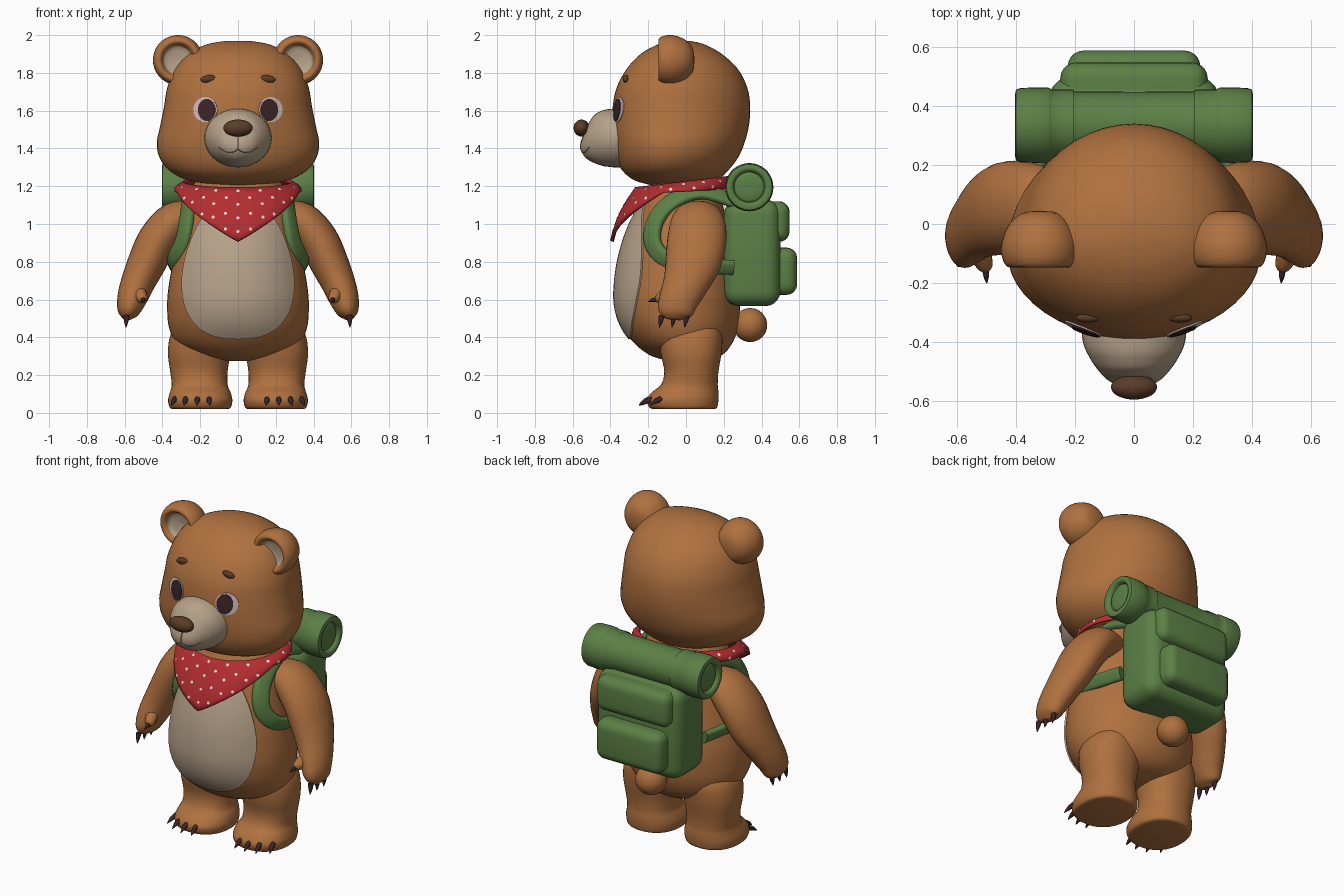
import bpy, bmesh, math
from mathutils import Vector, Matrix
from mathutils.bvhtree import BVHTree

if "Cube" in bpy.data.objects:
    bpy.data.objects.remove(bpy.data.objects["Cube"])

def material(name, rgb):
    m = bpy.data.materials.new(name)
    m.diffuse_color = (*rgb, 1)
    m.use_nodes = True
    m.node_tree.nodes["Principled BSDF"].inputs["Base Color"].default_value = m.diffuse_color
    return m

FUR = material("brown fur", (.43, .165, .05))
CREAM = material("cream fur", (.47, .36, .25))
NOSE = material("nose brown", (.105, .044, .02))
DARK = material("dark claw", (.042, .018, .02))
EYE = material("eye white", (.62, .48, .47))
MOUTH = material("mouth taupe", (.22, .15, .10))
RED = material("red cloth", (.45, .026, .03))
WHITE = material("white dots", (.8, .72, .68))
GREEN = material("green canvas", (.105, .215, .06))

def finish(bm, name, mats, mirror=False, rule=None, angle=50, recalc=True):
    if recalc:
        bmesh.ops.recalc_face_normals(bm, faces=bm.faces)
    mats = mats if isinstance(mats, list) else [mats]
    if rule:
        for f in bm.faces:
            f.material_index = rule(f.calc_center_median())
    me = bpy.data.meshes.new(name)
    bm.to_mesh(me)
    bm.free()
    for m in mats:
        me.materials.append(m)
    me.shade_smooth()
    me.set_sharp_from_angle(angle=math.radians(angle))
    ob = bpy.data.objects.new(name, me)
    bpy.context.collection.objects.link(ob)
    if mirror:
        ob.modifiers.new("Mirror", 'MIRROR')
    return ob

def smooth(rows, n=4):
    """Catmull-Rom interpolation of a list of number rows."""
    out = []
    for i in range(len(rows) - 1):
        a, b, c, d = (rows[min(max(k, 0), len(rows) - 1)] for k in range(i - 1, i + 3))
        for s in range(n):
            t = s / n
            out.append([.5 * (2*q + (r - p)*t + (2*p - 5*q + 4*r - w)*t*t + (3*q - p - 3*r + w)*t**3)
                        for p, q, r, w in zip(a, b, c, d)])
    return out + [list(rows[-1])]

def skin(bm, rings):
    """Bridge rings of points and cap both ends."""
    vs = [[bm.verts.new(p) for p in r] for r in rings]
    n = len(vs[0])
    for a, b in zip(vs, vs[1:]):
        for i in range(n):
            bm.faces.new((a[i], a[(i+1) % n], b[(i+1) % n], b[i]))
    bm.faces.new(vs[0])
    bm.faces.new(vs[-1])

def loft(name, rows, mat, mid=.5, power=2, seg=48, mirror=False):
    """Stack of rounded sections: z, half width, front y, back y, centre x."""
    rings = []
    for z, hw, yf, yb, cx in smooth(rows):
        yc, ring = yf + mid * (yb - yf), []
        for i in range(seg):
            a = 2 * math.pi * i / seg
            c, s = (math.copysign(abs(v) ** (2 / power), v) for v in (math.cos(a), math.sin(a)))
            ring.append((cx + hw * c, yc + s * (yb - yc if s > 0 else yc - yf), z))
        rings.append(ring)
    bm = bmesh.new()
    skin(bm, rings)
    return finish(bm, name, mat, mirror)

def tube(bm, rows, up, seg=20, n=4, power=2):
    """Swept oval: x, y, z, side radius, up radius. up is a vector or a function of the point."""
    rows = smooth(rows, n)
    pts, rings = [Vector(r[:3]) for r in rows], []
    for i, p in enumerate(pts):
        t = (pts[min(i+1, len(pts)-1)] - pts[max(i-1, 0)]).normalized()
        u = Vector(up(p) if callable(up) else up)
        u = (u - t * u.dot(t)).normalized()
        s = t.cross(u)
        ring = []
        for k in range(seg):
            a = 2 * math.pi * k / seg
            ca, sa = (math.copysign(abs(v) ** (2 / power), v) for v in (math.cos(a), math.sin(a)))
            ring.append(p + s * ca * rows[i][3] + u * sa * rows[i][4])
        rings.append(ring)
    skin(bm, rings)

def sweep(name, rows, mat, up, mirror=False, **kw):
    bm = bmesh.new()
    tube(bm, rows, up, **kw)
    return finish(bm, name, mat, mirror)

def lathe(name, profile, mats, centre, axis, mirror=False, rule=None, seg=36, n=3):
    """Turned shape: rows of radius and position along the axis."""
    rings, c = [], Vector(centre)
    for r, h in smooth(profile, n):
        r = max(r, .001)
        ang = [2 * math.pi * i / seg for i in range(seg)]
        rings.append([c + Vector((r*math.cos(a), h, r*math.sin(a)) if axis == 'Y' else
                                 (h, r*math.cos(a), r*math.sin(a))) for a in ang])
    bm = bmesh.new()
    skin(bm, rings)
    return finish(bm, name, mats, mirror, rule)

def ball(name, loc, size, mat, mirror=False, tilt=0):
    bm = bmesh.new()
    bmesh.ops.create_uvsphere(bm, u_segments=32, v_segments=16, radius=1,
        matrix=Matrix.Translation(loc) @ Matrix.Rotation(tilt, 4, 'Y') @ Matrix.Diagonal((*size, 1)))
    return finish(bm, name, mat, mirror)

def box(name, lo, hi, bevel):
    lo, hi = Vector(lo), Vector(hi)
    bm = bmesh.new()
    bmesh.ops.create_cube(bm, size=1, matrix=Matrix.Translation((lo+hi)/2) @ Matrix.Diagonal((*(hi-lo), 1)))
    bmesh.ops.bevel(bm, geom=bm.edges[:], offset=bevel, segments=5, profile=.5, affect='EDGES')
    return finish(bm, name, GREEN)

def tree(ob):
    return BVHTree.FromPolygons([v.co for v in ob.data.vertices], [p.vertices for p in ob.data.polygons])

def front_hit(bvh, x, z, off=0):
    p, n = bvh.ray_cast(Vector((x, -2, z)), Vector((0, 1, 0)))[:2]
    return p + n * off * (1 if n.y < 0 else -1)

def patch(name, bvh, outline, centre, mat, off, mirror=False, rings=12, seg=48):
    """Thin marking laid onto a surface from the front, with a closed rim."""
    bm, loops, cx, cz = bmesh.new(), [], centre[0], centre[1]
    for k in [(i + .02) / (rings + .02) for i in range(rings + 1)] + [1.01]:
        o = -.004 if k > 1 else off
        loops.append([front_hit(bvh, cx + k*x, cz + k*z, o) for x, z in
                      (outline(2 * math.pi * i / seg) for i in range(seg))])
    skin(bm, loops)
    return finish(bm, name, mat, mirror)

def oval(w, h):
    return lambda a: (w * math.cos(a), h * math.sin(a))

# Torso, with raised belly patch
body = loft("body", [(.275, .06, -.08, .08, 0), (.30, .20, -.18, .18, 0), (.36, .32, -.265, .24, 0),
    (.45, .365, -.335, .275, 0), (.55, .375, -.37, .285, 0), (.65, .37, -.376, .28, 0),
    (.8, .345, -.358, .25, 0), (.95, .315, -.315, .22, 0), (1.08, .29, -.255, .2, 0),
    (1.18, .25, -.2, .18, 0), (1.27, .2, -.16, .15, 0)], FUR)
patch("belly_patch", tree(body), lambda a: (math.copysign(abs(math.cos(a)) ** .8, math.cos(a))
      * .285 * (1 - .22 * math.sin(a)), .375 * math.sin(a)), (0, .77), CREAM, .009)
ball("tail", (0, .34, .465), (.09, .09, .09), FUR)

# Head
head = loft("head", [(1.205, .10, -.18, .08, 0), (1.23, .26, -.27, .16, 0), (1.28, .36, -.335, .22, 0),
    (1.35, .415, -.37, .275, 0), (1.43, .43, -.385, .31, 0), (1.52, .412, -.392, .333, 0),
    (1.62, .392, -.388, .34, 0), (1.72, .375, -.368, .325, 0), (1.82, .335, -.315, .275, 0),
    (1.90, .265, -.24, .19, 0), (1.95, .17, -.15, .1, 0), (1.97, .06, -.07, .02, 0)], FUR, mid=.42)
head_tree = tree(head)

# Ears with cream hollows
lathe("ear", [(0, .045), (.06, .037), (.105, .0), (.13, -.06), (.13, -.11), (.115, -.142), (.095, -.145),
    (.08, -.125), (.068, -.105), (0, -.095)], [FUR, CREAM], (.318, 0, 1.868), 'Y', True,
    lambda c: int(c.y < -.07 and math.hypot(c.x - .318, c.z - 1.868) < .08))

# Muzzle, nose and mouth
muzzle = sweep("muzzle", [(0, -.29, 1.455, .18, .155), (0, -.39, 1.455, .175, .155), (0, -.445, 1.45, .155, .145),
    (0, -.495, 1.447, .122, .12), (0, -.53, 1.45, .085, .085), (0, -.547, 1.455, .03, .03)],
    CREAM, (0, 0, 1), seg=36)
ball("nose", (0, -.553, 1.508), (.078, .042, .045), NOSE)
muzzle_tree = tree(muzzle)
bm = bmesh.new()
for line in ([(0, 1.47), (0, 1.43), (0, 1.395)],
             [(0, 1.395), (.03, 1.38), (.065, 1.382), (.10, 1.405)],
             [(0, 1.395), (-.03, 1.38), (-.065, 1.382), (-.10, 1.405)]):
    tube(bm, [(*front_hit(muzzle_tree, x, z), .003, .003) for x, z in line], (0, 1, .1), seg=8)
finish(bm, "mouth_line", MOUTH)

# Eyes and brows
patch("eye_white", head_tree, oval(.062, .066), (.172, 1.605), EYE, .005, True, 6)
patch("eye_iris", head_tree, oval(.045, .058), (.163, 1.603), DARK, .009, True, 6)
ball("eyebrow", front_hit(head_tree, .157, 1.768), (.041, .016, .02), NOSE, True, math.radians(8))

# Legs with flat-soled feet and claws
leg = loft("leg", [(.02, .145, -.17, .15, .2), (.03, .163, -.195, .165, .2), (.07, .17, -.207, .172, .2),
    (.11, .16, -.18, .172, .2), (.15, .148, -.132, .168, .203), (.22, .152, -.115, .172, .207),
    (.32, .165, -.135, .188, .206), (.42, .155, -.14, .19, .2), (.5, .1, -.1, .15, .2)],
    FUR, power=2.25, mirror=True)
leg_tree = tree(leg)

def claw(bm, base, way, r=.016):
    b, w = Vector(base), Vector(way)
    tube(bm, [(*b, r, r), (*(b + w * .55 + Vector((0, 0, .004))), r * .75, r * .75), (*(b + w), .002, .002)],
         (.3, .5, .8), seg=10)

bm = bmesh.new()
for x in (.155, .215, .275, .332):
    claw(bm, front_hit(leg_tree, x, .075) + Vector((0, .015, 0)), ((x - .2) * .15, -.06, -.035))
finish(bm, "foot_claws", DARK, True)

# Arms, thumbs and hand claws
sweep("arm", [(.22, .06, 1.05, .07, .10), (.33, .063, 1.02, .10, .14), (.42, .058, .92, .107, .156),
    (.48, .038, .8, .102, .148), (.53, 0, .69, .09, .122), (.563, -.038, .6, .078, .105),
    (.583, -.06, .53, .055, .09), (.59, -.065, .495, .018, .04)], FUR, (0, 1, 0), True, seg=28)
sweep("thumb", [(.54, -.06, .66, .04, .04), (.517, -.11, .625, .035, .035), (.505, -.145, .602, .026, .026),
    (.502, -.16, .592, .008, .008)], FUR, (1, 0, 0), True, seg=14)
bm = bmesh.new()
for y in (-.128, -.062, .005):
    claw(bm, (.59, y, .515), (.003, -.012, -.062))
claw(bm, (.503, -.15, .60), (-.004, -.05, -.012), .013)
finish(bm, "hand_claws", DARK, True)

# Neckerchief: band round the neck with a pointed front
def cloth(a, v):
    s, c = math.sin(a), math.cos(a)
    tri = max(0, 1 - abs(a) / 1.3)
    top = Vector((.29 * s, -.02 - .25 * c, 1.225 - .03 * c))
    low = Vector((.335 * s, -.02 - (.38 if c > 0 else .26) * c, 1.155 - .245 * tri + .015 * (1 - c)))
    return top.lerp(low, v) + Vector((s, -c, 0)) * .018 * math.sin(math.pi * v)

bm, N, M = bmesh.new(), 72, 8
grid = [[bm.verts.new(cloth(2 * math.pi * (i - N / 2) / N, j / M)) for j in range(M + 1)] for i in range(N)]
for i in range(N):
    a, b = grid[i], grid[(i + 1) % N]
    for j in range(M):
        bm.faces.new((a[j], a[j+1], b[j+1], b[j]))
scarf = finish(bm, "neckerchief", RED, recalc=False)
solid = scarf.modifiers.new("Thickness", 'SOLIDIFY')
solid.thickness, solid.offset = .018, -1

bm = bmesh.new()
for i in range(-15, 16):
    a = i * .2
    n = max(1, int((cloth(a, 1) - cloth(a, 0)).length / .075))
    for j in range(n):
        v = (j + .3 + .4 * (i % 2)) / n
        p = cloth(a, v)
        nor = (cloth(a, v + .01) - p).cross(cloth(a + .01, v) - p).normalized()
        turn = nor.to_track_quat('Z', 'Y').to_matrix().to_4x4()
        bmesh.ops.create_circle(bm, cap_ends=True, radius=.009, segments=8,
                                matrix=Matrix.Translation(p + nor * .003) @ turn)
finish(bm, "neckerchief_dots", WHITE, recalc=False)

# Backpack: main bag, flap, pocket, bedroll and shoulder straps
box("backpack_bag", (-.29, .2, .565), (.29, .5, 1.13), .08)
box("backpack_flap", (-.25, .35, .905), (.25, .548, 1.12), .055)
box("backpack_pocket", (-.225, .4, .625), (.225, .588, .875), .055)
half = [(0, .388), (.07, .388), (.08, .38), (.09, .40), (.112, .402), (.126, .385), (.127, .29),
        (.121, .28), (.121, .205), (.114, .195)]
lathe("bedroll", half + [(r, -h) for r, h in reversed(half)], GREEN, (0, .335, 1.195), 'X', n=2)
sweep("shoulder_strap", [(.23, .26, 1.12, .045, .022), (.25, .08, 1.17, .045, .022), (.26, -.07, 1.12, .048, .024),
    (.272, -.16, 1.02, .05, .026), (.295, -.175, .90, .05, .026), (.338, -.1, .81, .045, .024),
    (.345, .05, .78, .04, .022), (.30, .25, .77, .04, .022)], GREEN,
    lambda p: p - Vector((0, .03, .93)), True, power=3, n=5)
